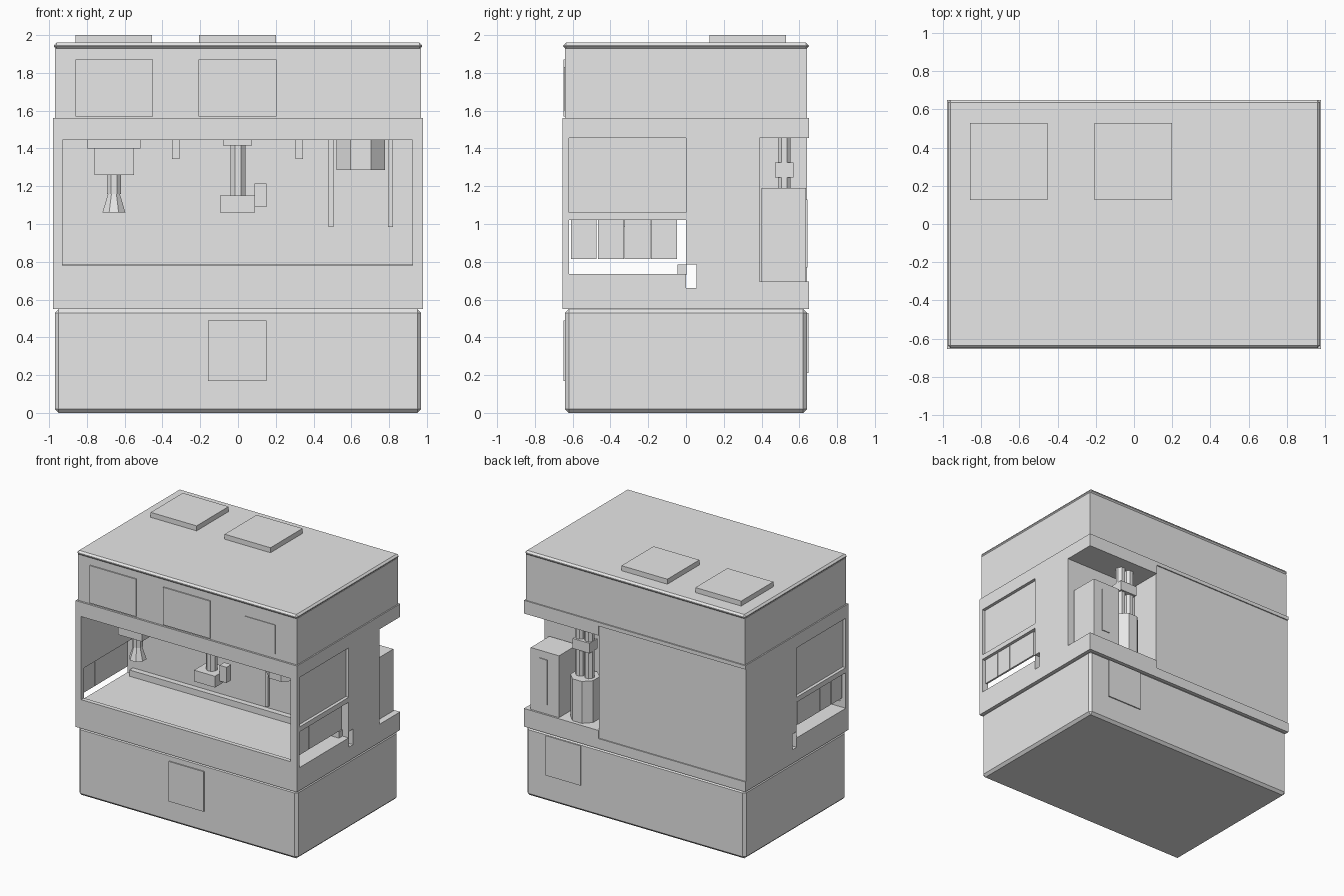
import bpy, bmesh
from mathutils import Matrix, Vector

default = bpy.data.objects.get("Cube")
if default:
    bpy.data.objects.remove(default, do_unlink=True)

grey = bpy.data.materials.new("light_grey")
grey.use_nodes = True
grey.diffuse_color = (0.8, 0.8, 0.8, 1)
grey.node_tree.nodes["Principled BSDF"].inputs["Base Color"].default_value = (0.8, 0.8, 0.8, 1)


def finish(name, bm):
    mesh = bpy.data.meshes.new(name)
    bm.to_mesh(mesh)
    bm.free()
    mesh.materials.append(grey)
    obj = bpy.data.objects.new(name, mesh)
    bpy.context.scene.collection.objects.link(obj)
    return obj


def box(name, x, y, z, bevel=0):
    """Box from its (min, max) range on each axis."""
    bm = bmesh.new()
    bmesh.ops.create_cube(bm, size=1)
    for v in bm.verts:
        v.co = Vector([(a + b) / 2 + c * (b - a) for (a, b), c in zip((x, y, z), v.co)])
    if bevel:
        bmesh.ops.bevel(bm, geom=bm.edges[:], offset=bevel, segments=1, affect='EDGES')
    return finish(name, bm)


def prism(name, x, y, z, r_low, r_high, sides=8):
    """Upright faceted cylinder or cone with a flat side to the front."""
    bm = bmesh.new()
    bmesh.ops.create_cone(bm, cap_ends=True, segments=sides, radius1=r_low,
                          radius2=r_high, depth=z[1] - z[0])
    turn = Matrix.Rotation(3.14159 / sides, 4, 'Z')
    bmesh.ops.transform(bm, verts=bm.verts, matrix=Matrix.Translation((x, y, sum(z) / 2)) @ turn)
    return finish(name, bm)


def cut(target, x, y, z):
    """Cut a box-shaped opening out of the target."""
    cutter = box("cutter", x, y, z)
    cutter.hide_render = True
    mod = target.modifiers.new("opening", 'BOOLEAN')
    mod.operation, mod.solver, mod.object = 'DIFFERENCE', 'EXACT', cutter
    bpy.context.view_layer.update()
    evaluated = target.evaluated_get(bpy.context.evaluated_depsgraph_get())
    mesh = bpy.data.meshes.new_from_object(evaluated)
    target.modifiers.clear()
    target.data = mesh
    bpy.data.objects.remove(cutter, do_unlink=True)


# Stacked housing
box("base", (-.97, .97), (-.64, .64), (0, .55), .02)
box("upper_housing", (-.97, .97), (-.64, .64), (1.56, 1.93))
box("lid", (-.975, .975), (-.65, .65), (1.925, 1.96), .014)
for name, x in (("left", -.657), ("middle", -.003)):
    box(name + "_roof_hatch", (x - .203, x + .203), (.125, .53), (1.955, 2))

# Work chamber with front opening, side windows and rear corner bay
body = box("chamber", (-.98, .98), (-.655, .65), (.55, 1.56))
cut(body, (-.93, .925), (-.62, 0), (.735, 1.455))
cut(body, (-.93, .925), (-.8, -.5), (.78, 1.445))
cut(body, (-1.2, 1.2), (-.62, 0), (.735, 1.02))
cut(body, (-1.2, 1.2), (0.001, .055), (.66, .785))
for side in (-1, 1):
    cut(body, sorted((side * .955, side * 1.2)), (-.62, 0), (1.06, 1.455))
cut(body, (.32, 1.2), (.39, .9), (.695, 1.455))
cut(body, (-1.2, .32), (.641, .9), (.63, 1.53))
box("rear_ledge", (-.93, .925), (-.045, .002), (.73, .785))

# Hanging flaps in the lower side windows
for side in (-1, 1):
    for y in (-.61, -.465, -.325, -.185):
        box("window_flap", sorted((side * .94, side * .955)), (y, y + .137), (.815, 1.025))

# Spray tool
Y = -.33
box("spray_mount", (-.80, -.515), (Y - .14, Y + .14), (1.40, 1.46))
box("spray_body", (-.76, -.55), (Y - .1, Y + .1), (1.26, 1.405))
prism("spray_neck", -.657, Y, (1.16, 1.265), .04, .04)
prism("spray_nozzle", -.657, Y, (1.06, 1.165), .066, .032)

# Press tool
box("press_mount", (-.08, .075), (Y - .08, Y + .08), (1.415, 1.46))
prism("press_column", 0, Y, (1.145, 1.42), .043, .043)
box("press_head", (-.095, .09), (Y - .09, Y + .09), (1.06, 1.15))
box("press_sensor", (.088, .15), (Y - .03, Y + .03), (1.09, 1.215))

# Ceiling pegs, drum and long rods
for x in (-.33, .325):
    box("ceiling_peg", (x - .02, x + .02), (Y - .02, Y + .02), (1.345, 1.46))
for x in (.4925, .8075):
    box("drum_rod", (x - .0125, x + .0125), (Y - .0125, Y + .0125), (.985, 1.46))
prism("drum", .65, Y, (1.285, 1.46), .14, .14)

# Rear bay equipment
box("rear_cabinet", (.68, .93), (.40, .635), (.69, 1.19))
box("rear_cabinet_panel", (.78, .85), (.63, .642), (.77, 1.13))
prism("rear_tank", .53, .52, (.69, 1.03), .108, .108)
for x in (.49, .57):
    prism("rear_pipe", x, .52, (1.02, 1.46), .037, .037)
box("rear_valve_block", (.455, .605), (.47, .57), (1.245, 1.325))

# Thin panels on the housing
for x in ((-.86, -.45), (-.21, .205)):
    box("front_screen", x, (-.649, -.63), (1.57, 1.87))
box("front_badge_plate", (.51, .78), (-.645, -.63), (1.6, 1.83))
box("front_base_door", (-.16, .15), (-.649, -.63), (.17, .49))
box("rear_base_door", (.48, .79), (.63, .649), (.21, .528))
